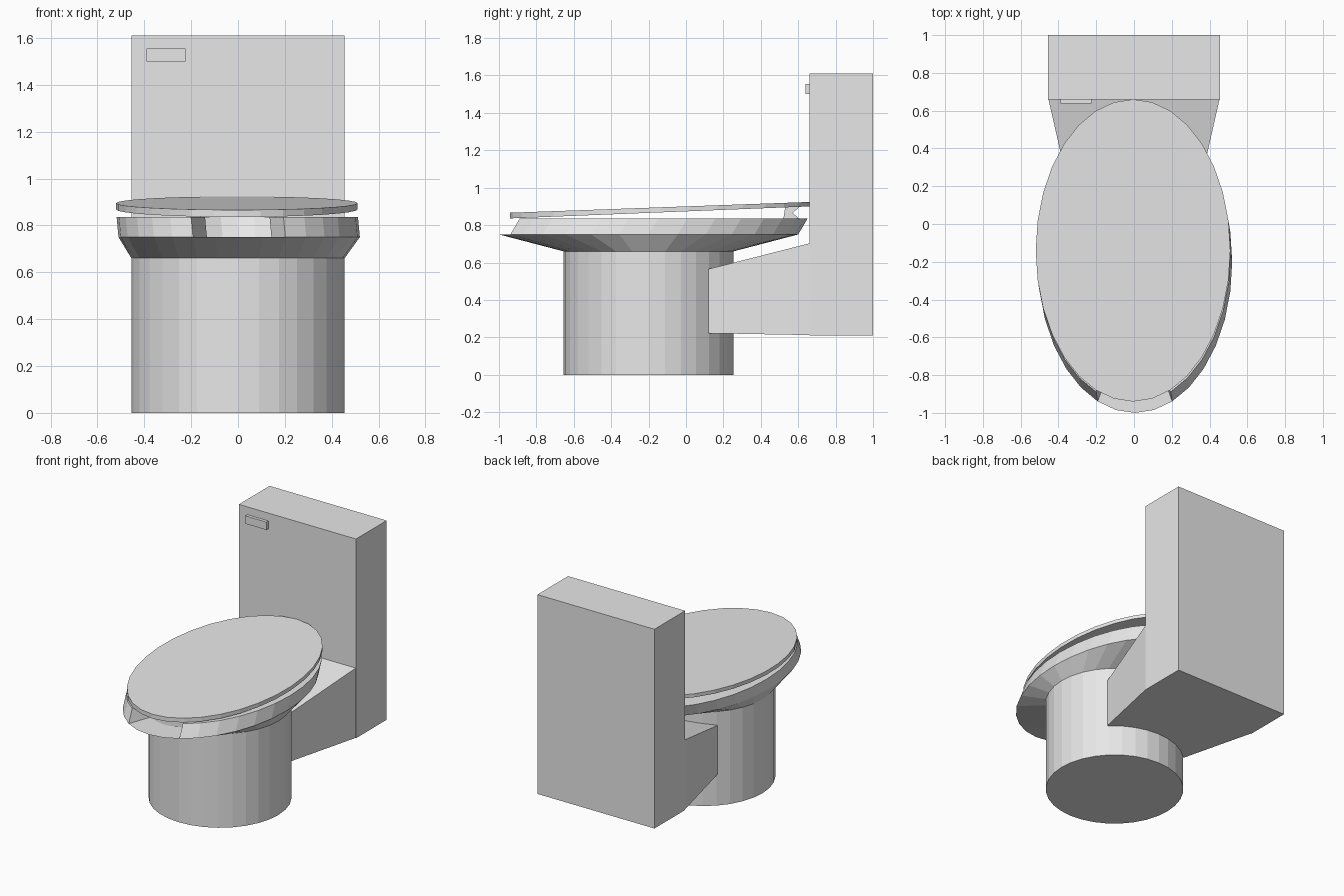
import bpy, bmesh
from math import sin, cos, pi

cube = bpy.data.objects.get("Cube")
if cube:
    bpy.data.objects.remove(cube, do_unlink=True)

SIDES = 32
ceramic = bpy.data.materials.new("pale grey ceramic")
ceramic.use_nodes = True
grey = (0.8, 0.8, 0.8, 1)
ceramic.diffuse_color = grey
ceramic.node_tree.nodes["Principled BSDF"].inputs["Base Color"].default_value = grey


def finish(name, bm):
    bmesh.ops.recalc_face_normals(bm, faces=bm.faces)
    mesh = bpy.data.meshes.new(name)
    bm.to_mesh(mesh)
    bm.free()
    mesh.materials.append(ceramic)
    obj = bpy.data.objects.new(name, mesh)
    bpy.context.collection.objects.link(obj)
    return obj


def oval(bm, cx, cy, rx, ry, z, tilt=0, first=0, last=SIDES - 1):
    """Points of an oval counted from the front; tilt raises the back."""
    points = []
    for i in range(first, last + 1):
        t = 2 * pi * i / SIDES
        dy = -ry * cos(t)
        points.append(bm.verts.new((cx + rx * sin(t), cy + dy, z + tilt * dy)))
    return points


def bridge(bm, a, b, closed=True):
    for i in range(len(a) if closed else len(a) - 1):
        j = (i + 1) % len(a)
        bm.faces.new((a[i], a[j], b[j], b[i]))


def loft(name, rings):
    bm = bmesh.new()
    loops = [oval(bm, *ring) for ring in rings]
    for a, b in zip(loops, loops[1:]):
        bridge(bm, a, b)
    bm.faces.new(loops[0])
    bm.faces.new(loops[-1])
    return finish(name, bm)


def box(name, x0, x1, y0, y1, z0, z1):
    bm = bmesh.new()
    bmesh.ops.create_cube(bm, size=1)
    for v in bm.verts:
        v.co = (x1 if v.co.x > 0 else x0, y1 if v.co.y > 0 else y0,
                z1 if v.co.z > 0 else z0)
    return finish(name, bm)


def prism(name, profile):
    """Side profile of (y, z, half width) points, mirrored across x."""
    bm = bmesh.new()
    left, right = [[bm.verts.new((s * w, y, z)) for y, z, w in profile]
                   for s in (1, -1)]
    bridge(bm, left, right)
    bm.faces.new(left)
    bm.faces.new(right)
    return finish(name, bm)


# Round pedestal flaring into the oval rim, with a hollow inside
loft("pedestal_bowl", [
    (0, -0.2, 0.455, 0.455, 0),
    (0, -0.2, 0.455, 0.455, 0.66),
    (0.005, -0.2, 0.515, 0.8, 0.75),
    (0, -0.2, 0.36, 0.62, 0.75),
    (0, -0.2, 0.34, 0.37, 0.68),
    (0, -0.2, 0.16, 0.16, 0.35),
])

# Seat ring, open at the front and leaning back
bm = bmesh.new()
gap = 2
span = dict(first=gap, last=SIDES - gap)
loops = [oval(bm, cx, cy, rx, ry, z, **span) for cx, cy, rx, ry, z in (
    (0.005, -0.2, 0.515, 0.8, 0.75),
    (-0.003, -0.15, 0.515, 0.8, 0.835),
    (-0.003, -0.15, 0.36, 0.62, 0.835),
    (0.005, -0.2, 0.36, 0.62, 0.75))]
for k in range(4):
    bridge(bm, loops[k], loops[(k + 1) % 4], closed=False)
for end in (0, -1):
    bm.faces.new([loop[end] for loop in loops])
finish("seat", bm)

# Tilted lid
loft("lid", [
    (-0.005, -0.14, 0.515, 0.8, 0.868, 0.04),
    (-0.005, -0.14, 0.515, 0.8, 0.895, 0.036),
])

# Pinched hinge joining the seat and lid
prism("hinge", [(y, z, 0.16) for y, z in (
    (0.52, 0.83), (0.61, 0.83), (0.57, 0.865), (0.61, 0.9), (0.53, 0.895))])

# Tapered neck, cistern and flush handle
prism("neck", [(0.12, 0.222, 0.33), (0.67, 0.212, 0.455),
               (0.67, 0.705, 0.455), (0.12, 0.565, 0.33)])
box("tank", -0.455, 0.455, 0.66, 1.0, 0.21, 1.61)
box("flush_handle", -0.39, -0.225, 0.638, 0.665, 1.5, 1.555)
